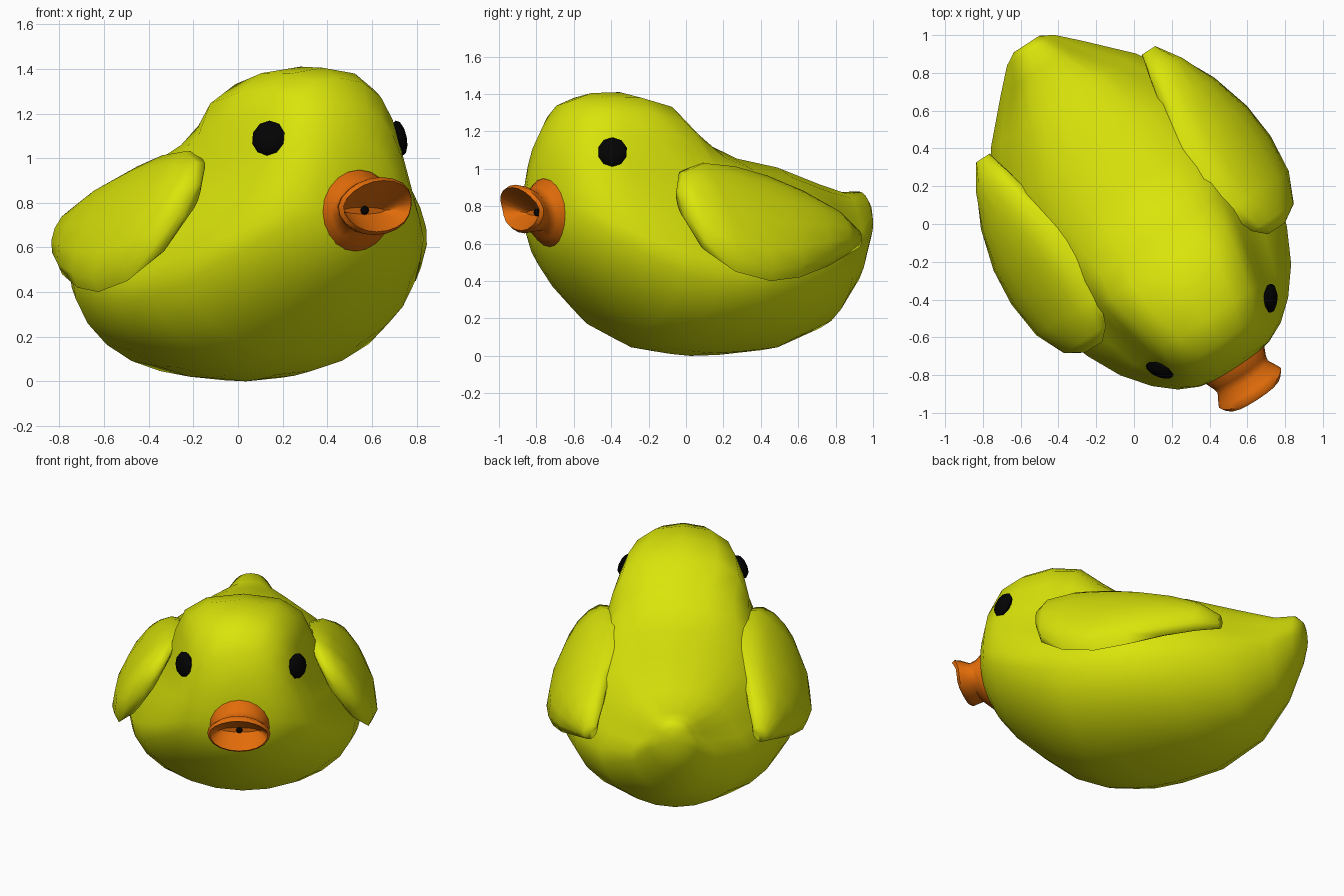
import bpy, bmesh
from math import sin, cos, pi, radians
from mathutils import Vector, Matrix

if "Cube" in bpy.data.objects:
    bpy.data.objects.remove(bpy.data.objects["Cube"])

# The bird is modelled facing -y, then turned and shifted into place
PLACE = Matrix.Translation((0.036, 0.022, 0)) @ Matrix.Rotation(radians(33), 4, 'Z')


def material(name, rgb):
    m = bpy.data.materials.new(name)
    m.diffuse_color = (*rgb, 1)
    m.use_nodes = True
    m.node_tree.nodes["Principled BSDF"].inputs["Base Color"].default_value = m.diffuse_color
    return m


YELLOW = material("yellow", (0.70, 0.78, 0.003))
ORANGE = material("orange", (0.76, 0.15, 0.003))
BLACK = material("black", (0.001, 0.001, 0.001))


def finish(name, bm, mat, angle=60):
    bmesh.ops.recalc_face_normals(bm, faces=bm.faces)
    me = bpy.data.meshes.new(name)
    bm.to_mesh(me)
    bm.free()
    me.materials.append(mat)
    ob = bpy.data.objects.new(name, me)
    bpy.context.collection.objects.link(ob)
    ob.matrix_world = PLACE
    bpy.ops.object.select_all(action='DESELECT')
    ob.select_set(True)
    bpy.context.view_layer.objects.active = ob
    bpy.ops.object.shade_smooth_by_angle(angle=radians(angle))
    return ob


def loft(name, rings, mat, angle=60):
    """Skin a row of equal rings and close both ends with a fan."""
    bm = bmesh.new()
    loops = [[bm.verts.new(p) for p in r] for r in rings]
    n = len(loops[0])
    for a, b in zip(loops, loops[1:]):
        for i in range(n):
            j = (i + 1) % n
            bm.faces.new((a[i], a[j], b[j], b[i]))
    for lp in (loops[0], loops[-1]):
        mid = bm.verts.new(sum((v.co for v in lp), Vector()) / n)
        for i in range(n):
            bm.faces.new((lp[i], lp[(i + 1) % n], mid))
    return finish(name, bm, mat, angle)


# Body and head: forward, bottom, top, widest height, half width, neck pinch
BODY = [
    (-1.11, 0.66, 0.84, 0.75, 0.08, 0.0),
    (-1.07, 0.55, 0.88, 0.72, 0.15, 0.1),
    (-0.96, 0.33, 0.875, 0.61, 0.26, 0.2),
    (-0.75, 0.135, 0.93, 0.52, 0.46, 0.15),
    (-0.45, 0.03, 1.025, 0.49, 0.64, 0.08),
    (-0.18, 0.005, 1.075, 0.47, 0.71, 0.06),
    (0.00, 0.00, 1.15, 0.47, 0.725, 0.13),
    (0.12, 0.01, 1.25, 0.48, 0.71, 0.20),
    (0.26, 0.03, 1.36, 0.50, 0.69, 0.25),
    (0.45, 0.11, 1.41, 0.56, 0.63, 0.26),
    (0.63, 0.26, 1.405, 0.64, 0.54, 0.22),
    (0.77, 0.39, 1.36, 0.72, 0.43, 0.13),
    (0.86, 0.51, 1.24, 0.78, 0.325, 0.04),
    (0.91, 0.61, 1.08, 0.80, 0.22, 0.0),
    (0.93, 0.68, 0.94, 0.80, 0.12, 0.0),
]


def body_ring(f, zb, zt, zc, w, k, n=24):
    ring = []
    for i in range(n):
        c, s = cos(2 * pi * i / n), sin(2 * pi * i / n)
        x = w * c
        if s > 0:
            # rounder crown, drawn in at the neck
            power = 1 - 0.75 * k if f > 0.2 else 1
            wide = abs(c) ** power if abs(c) > 1e-6 else 0
            x = w * (wide if c > 0 else -wide) * (1 - k * 3.08 * s * abs(c) ** 3)
        ring.append((x, -f, zc + s * (zt - zc if s > 0 else zc - zb)))
    return ring


loft("body", [body_ring(*r) for r in BODY], YELLOW, 80)

# Wings: forward, top edge (x, z), bottom edge (x, z), outward bulge
WING = [
    (0.43, 0.53, 0.88, 0.61, 0.74, 0.05),
    (0.37, 0.46, 0.98, 0.70, 0.57, 0.10),
    (0.21, 0.40, 1.03, 0.77, 0.45, 0.125),
    (0.00, 0.38, 1.01, 0.79, 0.40, 0.135),
    (-0.20, 0.38, 0.955, 0.77, 0.42, 0.14),
    (-0.42, 0.41, 0.87, 0.71, 0.48, 0.12),
    (-0.60, 0.45, 0.77, 0.62, 0.54, 0.10),
    (-0.73, 0.49, 0.67, 0.54, 0.58, 0.05),
]


def wing_ring(side, f, xt, zt, xb, zb, bulge, n=14):
    top, low = Vector((xt, zt)), Vector((xb, zb))
    mid, half = (top + low) / 2, (top - low) / 2
    out = Vector((half.y, -half.x)).normalized()
    ring = []
    for i in range(n):
        c, s = cos(2 * pi * i / n), sin(2 * pi * i / n)
        p = mid + half * c + out * s * (bulge if s > 0 else 0.03)
        ring.append((side * p.x, -f, p.y))
    return ring


for side, label in ((-1, "left"), (1, "right")):
    loft(label + "_wing", [wing_ring(side, *r) for r in WING], YELLOW, 80)

    # Eyes: flattened balls set against the head
    bm = bmesh.new()
    normal = Vector((side * 0.8, -0.55, 0.2))
    m = (Matrix.Translation((side * 0.35, -0.722, 1.09))
         @ normal.to_track_quat('Z', 'Y').to_matrix().to_4x4()
         @ Matrix.Diagonal((1, 1, 0.42, 1)))
    bmesh.ops.create_uvsphere(bm, u_segments=10, v_segments=6, radius=0.08, matrix=m)
    finish(label + "_eye", bm, BLACK)

# Beak: forward, height, half width, half height, top tilt, mouth corner notch
BEAK = [
    (0.82, 0.757, 0.19, 0.195, 0.0, 0.0),
    (0.91, 0.757, 0.187, 0.19, 0.03, 0.0),
    (0.96, 0.765, 0.165, 0.14, 0.02, 0.0),
    (1.00, 0.775, 0.158, 0.11, 0.02, 0.01),
    (1.05, 0.785, 0.18, 0.125, 0.03, 0.02),
    (1.085, 0.785, 0.195, 0.13, 0.03, 0.025),
    (1.105, 0.785, 0.18, 0.115, 0.03, 0.025),
    (1.03, 0.775, 0.15, 0.06, 0.01, 0.01),
    (0.97, 0.765, 0.11, 0.015, 0.0, 0.0),
]
rings = []
for f, z, w, h, tilt, notch in BEAK:
    angles = [2 * pi * i / 20 for i in range(20)]
    rings.append([(w * cos(a), -f - tilt * sin(a) + notch * cos(a) ** 6, z + h * sin(a))
                  for a in angles])
loft("beak", rings, ORANGE, 50)

# Small dark hole deep in the open beak
bm = bmesh.new()
bmesh.ops.create_uvsphere(bm, u_segments=8, v_segments=6, radius=0.02,
                          matrix=Matrix.Translation((0, -0.975, 0.766)))
finish("beak_hole", bm, BLACK)
